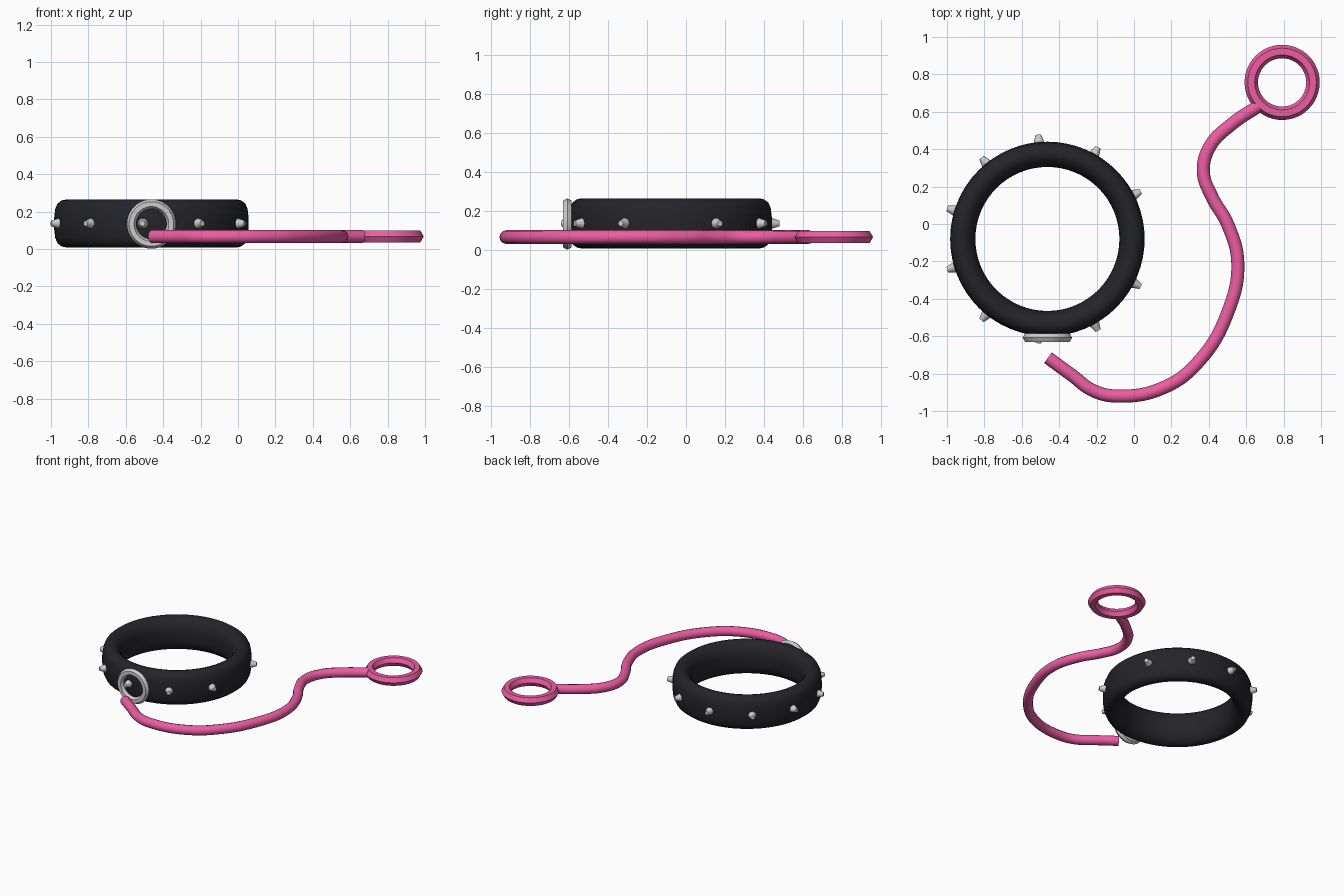
import bpy, bmesh
from math import sin, cos, pi, radians
from mathutils import Vector

if "Cube" in bpy.data.objects:
    bpy.data.objects.remove(bpy.data.objects["Cube"])

CX, CY, CZ = -0.463, -0.08, 0.137


def material(name, rgb):
    m = bpy.data.materials.new(name)
    m.diffuse_color = (*rgb, 1)
    m.use_nodes = True
    m.node_tree.nodes["Principled BSDF"].inputs["Base Color"].default_value = m.diffuse_color
    return m


BLACK = material("black_leather", (0.018, 0.017, 0.021))
PINK = material("pink_cord", (0.84, 0.11, 0.36))
STEEL = material("steel", (0.62, 0.62, 0.62))


def smooth(obj, angle):
    bpy.ops.object.select_all(action='DESELECT')
    obj.select_set(True)
    bpy.context.view_layer.objects.active = obj
    bpy.ops.object.shade_smooth_by_angle(angle=radians(angle))


def lathe(name, profile, center, mat, steps=64, angle=40):
    """Spin a closed (radius, height) profile around z."""
    bm = bmesh.new()
    rings = [[bm.verts.new((r * cos(2 * pi * i / steps), r * sin(2 * pi * i / steps), z))
              for r, z in profile] for i in range(steps)]
    n = len(profile)
    for i in range(steps):
        a, b = rings[i], rings[(i + 1) % steps]
        for j in range(n):
            k = (j + 1) % n
            bm.faces.new((a[j], b[j], b[k], a[k]))
    bmesh.ops.recalc_face_normals(bm, faces=bm.faces)
    me = bpy.data.meshes.new(name)
    bm.to_mesh(me)
    bm.free()
    obj = bpy.data.objects.new(name, me)
    bpy.context.collection.objects.link(obj)
    obj.location = center
    me.materials.append(mat)
    smooth(obj, angle)
    return obj


def hex_ring(name, major, minor, center, mat):
    prof = [(major + minor * cos(k * pi / 3), minor * sin(k * pi / 3)) for k in range(6)]
    return lathe(name, prof, center, mat, 48, 30)


# Collar band: rounded strap section, mirrored top to bottom
upper = [(0.385, 0.03), (0.390, 0.065), (0.408, 0.098), (0.432, 0.120), (0.457, 0.128),
         (0.480, 0.123), (0.502, 0.106), (0.514, 0.078), (0.520, 0.03)]
lathe("collar_band", upper + [(r, -z) for r, z in reversed(upper)], (CX, CY, CZ), BLACK)

# Studs: ten blunt cones, with a gap on the right side
for i in range(10):
    a = radians(27 + 34 * i)
    d = Vector((cos(a), sin(a), 0))
    bpy.ops.mesh.primitive_cone_add(vertices=12, radius1=0.031, radius2=0.015, depth=0.05,
                                    location=Vector((CX, CY, CZ)) + d * 0.535,
                                    rotation=d.to_track_quat('Z', 'Y').to_euler())
    stud = bpy.context.object
    stud.name = f"stud_{i + 1}"
    stud.data.materials.append(STEEL)
    smooth(stud, 35)

# Upright leash ring on the front of the collar
ring = hex_ring("leash_ring", 0.106, 0.026, (CX, -0.608, 0.134), STEEL)
ring.rotation_euler.x = pi / 2

# Leash cord lying flat in an S shape
path = [(-0.46, -0.715), (-0.33, -0.81), (-0.22, -0.89), (-0.09, -0.92), (0.165, -0.872),
        (0.353, -0.727), (0.50, -0.476), (0.555, -0.21), (0.50, 0.0), (0.417, 0.145),
        (0.371, 0.278), (0.406, 0.415), (0.524, 0.535), (0.665, 0.63)]
cu = bpy.data.curves.new("leash_cord", 'CURVE')
cu.dimensions = '3D'
cu.bevel_depth = 0.035
cu.bevel_resolution = 4
cu.resolution_u = 8
cu.use_fill_caps = True
sp = cu.splines.new('BEZIER')
sp.bezier_points.add(len(path) - 1)
for p, (x, y) in zip(sp.bezier_points, path):
    p.co = (x, y, 0.067)
    p.handle_left_type = p.handle_right_type = 'AUTO'
cord = bpy.data.objects.new("leash_cord", cu)
bpy.context.collection.objects.link(cord)
cu.materials.append(PINK)

# Hand loop at the far end
hex_ring("hand_loop", 0.165, 0.036, (0.792, 0.757, 0.067), PINK)
